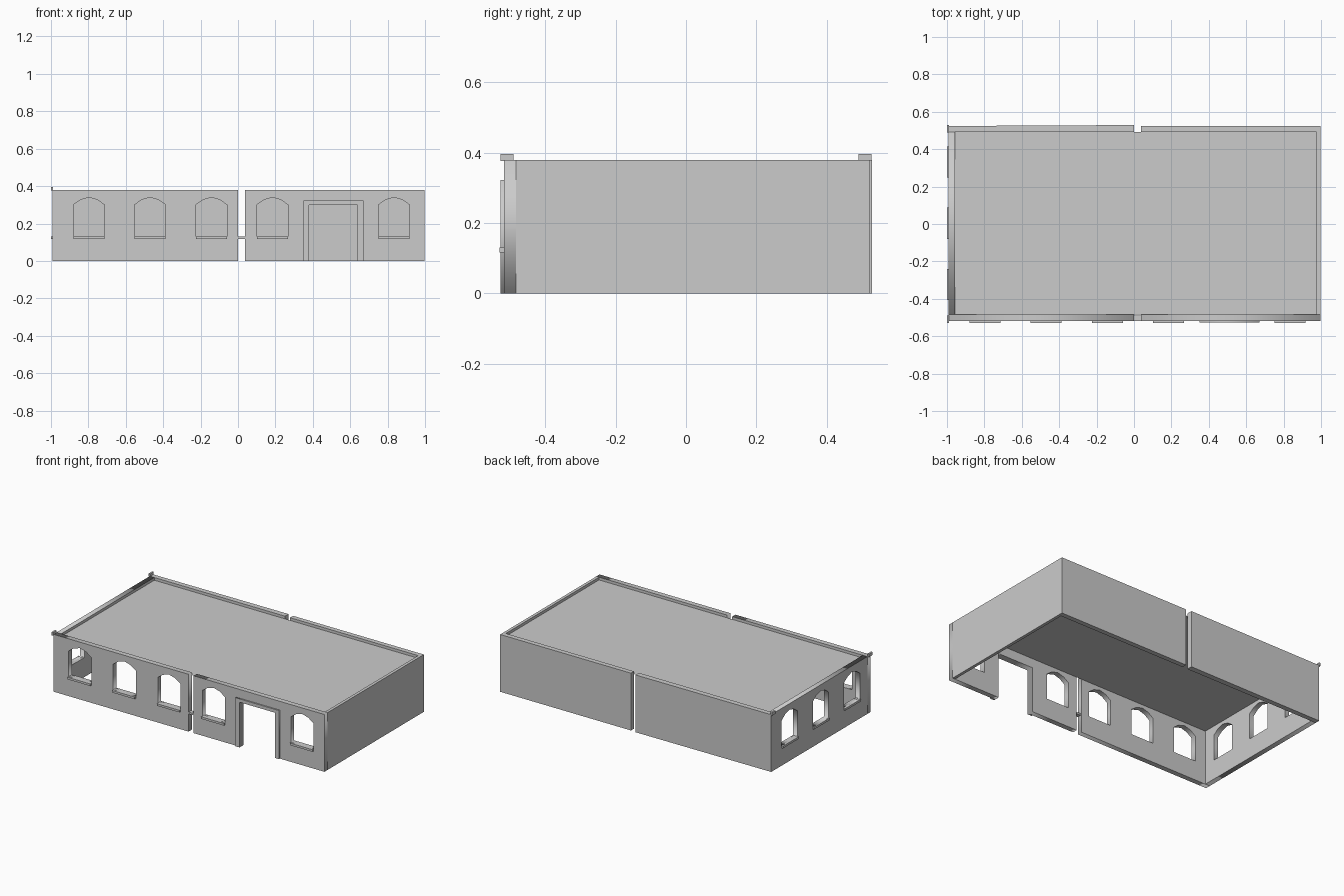
import bpy, bmesh
from math import pi

if "Cube" in bpy.data.objects:
    bpy.data.objects.remove(bpy.data.objects["Cube"])

H, T = 0.38, 0.034          # wall height, wall thickness
SILL, SHOULDER, APEX, HALF = 0.13, 0.30, 0.34, 0.083


def mesh_object(name, bm):
    bmesh.ops.recalc_face_normals(bm, faces=bm.faces)
    me = bpy.data.meshes.new(name)
    bm.to_mesh(me)
    bm.free()
    ob = bpy.data.objects.new(name, me)
    bpy.context.collection.objects.link(ob)
    return ob


def box(name, x0, x1, y0, y1, z0, z1):
    bm = bmesh.new()
    bmesh.ops.create_cube(bm, size=1)
    for v in bm.verts:
        v.co = ((x0 + x1) / 2 + v.co.x * (x1 - x0),
                (y0 + y1) / 2 + v.co.y * (y1 - y0),
                (z0 + z1) / 2 + v.co.z * (z1 - z0))
    return mesh_object(name, bm)


def window(c):
    return [(c - HALF, SILL), (c + HALF, SILL), (c + HALF, SHOULDER),
            (c + 0.045, 0.327), (c, APEX), (c - 0.045, 0.327), (c - HALF, SHOULDER)]


def panel(name, outline, holes, depth, loc, turn=0):
    """Upright slab from a filled outline with holes."""
    cu = bpy.data.curves.new(name, 'CURVE')
    cu.dimensions, cu.fill_mode, cu.extrude = '2D', 'BOTH', depth / 2
    for pts in [outline] + holes:
        sp = cu.splines.new('POLY')
        sp.points.add(len(pts) - 1)
        for p, (x, y) in zip(sp.points, pts):
            p.co = (x, y, 0, 1)
        sp.use_cyclic_u = True
    tmp = bpy.data.objects.new(name + "_profile", cu)
    bpy.context.collection.objects.link(tmp)
    bpy.context.view_layer.update()
    dg = bpy.context.evaluated_depsgraph_get()
    me = bpy.data.meshes.new_from_object(tmp.evaluated_get(dg))
    bpy.data.objects.remove(tmp)
    ob = bpy.data.objects.new(name, me)
    bpy.context.collection.objects.link(ob)
    ob.location = loc
    ob.rotation_euler = (pi / 2, 0, turn)
    return ob


def rect(a, b):
    return [(a, 0), (b, 0), (b, H), (a, H)]


# Front wall in two halves with a narrow gap, doorway in the right half
FY = -0.518
front_left = [-0.797, -0.47, -0.142]
front_right = [0.184, 0.834]
D0, D1, DT = 0.38, 0.64, 0.30
panel("front_wall_left", rect(-0.992, 0.0), [window(c) for c in front_left],
      T, (0, FY + T / 2, 0))
panel("front_wall_right",
      [(0.037, 0), (D0, 0), (D0, DT), (D1, DT), (D1, 0), (0.997, 0), (0.997, H), (0.037, H)],
      [window(c) for c in front_right], T, (0, FY + T / 2, 0))
for c in front_left + front_right:
    box("front_sill", c - HALF, c + HALF, -0.53, -0.492, 0.116, SILL)
box("gap_bar", 0.0, 0.037, FY, -0.49, 0.118, 0.13)

# Raised door surround
F = 0.03
panel("door_surround",
      [(D0 - F, 0), (D0, 0), (D0, DT), (D1, DT), (D1, 0), (D1 + F, 0),
       (D1 + F, DT + 0.022), (D0 - F, DT + 0.022)], [], 0.012, (0, -0.521, 0))

# Left wall with three windows
side = [-0.323, 0.004, 0.331]
panel("left_wall", rect(FY + T, 0.492), [window(c) for c in side],
      T, (-0.992 + T / 2, 0, 0), pi / 2)
for c in side:
    box("left_sill", -1.0, -0.965, c - HALF, c + HALF, 0.116, SILL)

# Plain right wall and the split back wall
box("right_wall", 0.977, 0.997, FY + T, 0.492, 0, H)
box("back_wall_right", 0.037, 0.997, 0.492, 0.524, 0, H)
back = box("back_wall_left", -0.992, 0.0, 0.492, 0.524, 0, H)
for v in back.data.vertices:        # outer face leans out slightly at the gap
    if v.co.y > 0.51 and v.co.x > -0.5:
        v.co.y = 0.529

# Small raised corner blocks on the left side
for name, y0, y1 in (("corner_block_front", -0.528, -0.49), ("corner_block_back", 0.49, 0.528)):
    box(name, -1.0, -0.988, y0, y1, 0.376, 0.396)

# Flat roof sheet set just below the wall tops
bm = bmesh.new()
bm.faces.new([bm.verts.new((x, y, 0.362)) for x, y in
              ((-0.958, -0.484), (0.977, -0.484), (0.977, 0.492), (-0.958, 0.492))])
mesh_object("roof", bm)
